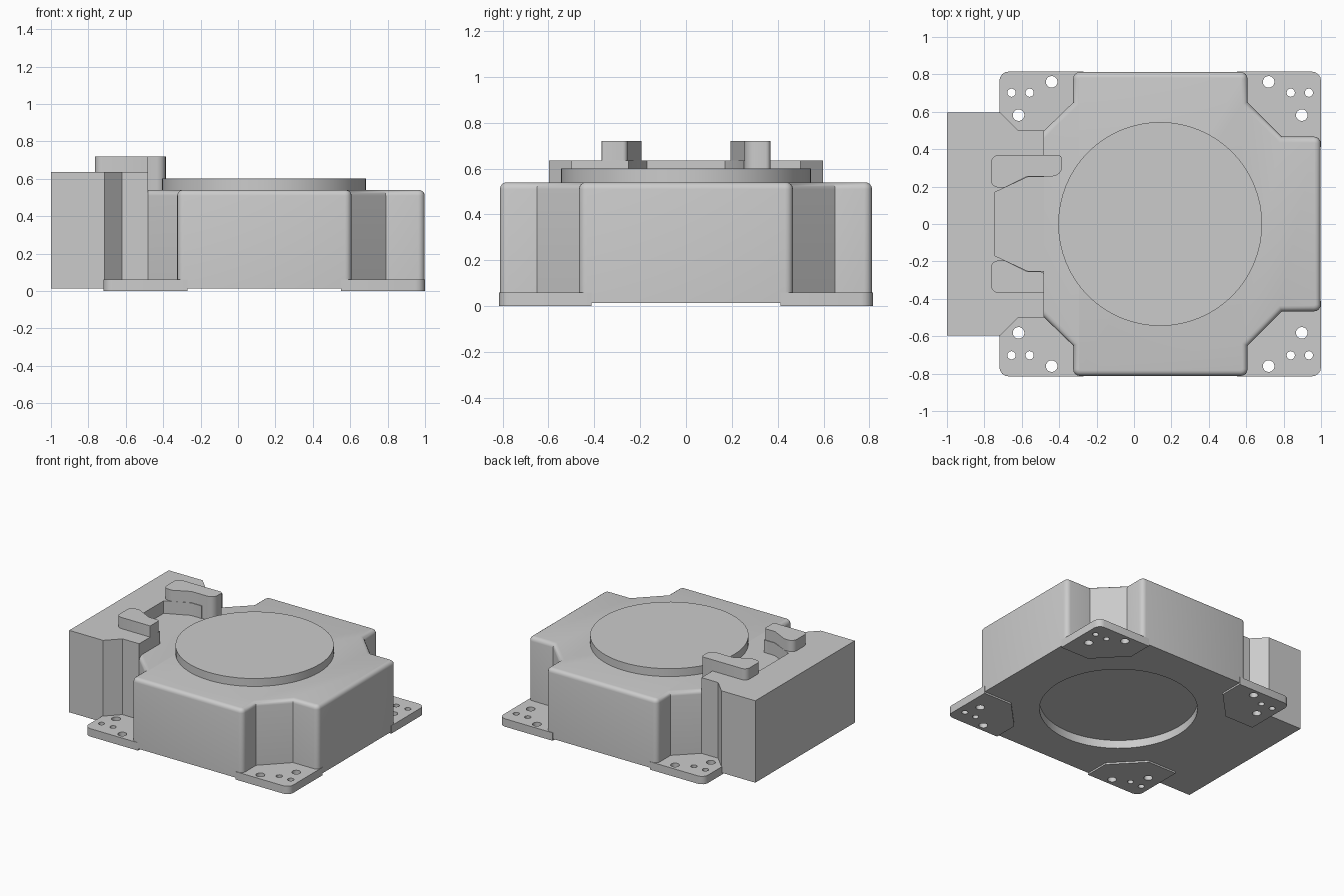
import bpy, bmesh
from math import cos, sin, pi, radians
from mathutils import Vector

if "Cube" in bpy.data.objects:
    bpy.data.objects.remove(bpy.data.objects["Cube"])

CX = 0.14      # symmetry axis of housing, disc and feet
Z0 = 0.013     # underside of the housing
TOP = 0.54     # top of the housing


def rounded(points, seg=4):
    """Outline from (x, y[, radius]) points, rounding corners that have a radius."""
    out = []
    n = len(points)
    for i, p in enumerate(points):
        c = Vector(p[:2])
        if len(p) == 2:
            out.append(c)
            continue
        a = (Vector(points[i - 1][:2]) - c).normalized()
        b = (Vector(points[(i + 1) % n][:2]) - c).normalized()
        half = a.angle(b) / 2
        d = p[2] * cos(half) / sin(half)
        centre = c + (a + b).normalized() * (p[2] / sin(half))
        s, e = c + a * d - centre, c + b * d - centre
        sweep = s.angle_signed(e)
        for k in range(seg + 1):
            t = -sweep * k / seg
            out.append(centre + Vector((s.x * cos(t) - s.y * sin(t),
                                        s.x * sin(t) + s.y * cos(t))))
    return out


def circle(x, y, r, n):
    return [(x + r * cos(2 * pi * k / n), y + r * sin(2 * pi * k / n)) for k in range(n)]


def prism(name, outline, z0, z1, bevel=0.0, keep=None):
    """Extrude an outline; optionally round the top rim except where keep(edge)."""
    bm = bmesh.new()
    face = bm.faces.new([bm.verts.new((p[0], p[1], z0)) for p in outline])
    ext = bmesh.ops.extrude_face_region(bm, geom=[face], use_keep_orig=True)
    bmesh.ops.translate(bm, vec=(0, 0, z1 - z0),
                        verts=[g for g in ext["geom"] if isinstance(g, bmesh.types.BMVert)])
    bmesh.ops.recalc_face_normals(bm, faces=bm.faces)
    if bevel:
        rim = [e for e in bm.edges
               if all(abs(v.co.z - z1) < 1e-5 for v in e.verts) and not (keep and keep(e))]
        bmesh.ops.bevel(bm, geom=rim, offset=bevel, segments=4, profile=0.5, affect='EDGES')
    mesh = bpy.data.meshes.new(name)
    bm.to_mesh(mesh)
    bm.free()
    obj = bpy.data.objects.new(name, mesh)
    bpy.context.collection.objects.link(obj)
    return obj


def activate(obj):
    bpy.ops.object.select_all(action='DESELECT')
    obj.select_set(True)
    bpy.context.view_layer.objects.active = obj


def cut(obj, outline, z0, z1):
    """Subtract an extruded outline."""
    tool = prism("cutter", outline, z0, z1)
    mod = obj.modifiers.new("cut", 'BOOLEAN')
    mod.operation, mod.solver, mod.object = 'DIFFERENCE', 'EXACT', tool
    activate(obj)
    bpy.ops.object.modifier_apply(modifier=mod.name)
    bpy.data.objects.remove(tool)


def symmetric(half):
    """Complete an outline by reflecting its upper half in y."""
    return half + [(p[0], -p[1], *p[2:]) for p in reversed(half)]


parts = []

# Housing: block with notched corners, rounded rim and a round recess below
half = [(0.998, 0.467, 0.035), (0.79, 0.467), (0.607, 0.65), (0.607, 0.812, 0.035),
        (-0.325, 0.812, 0.035), (-0.325, 0.65), (-0.48, 0.5)]
housing = prism("housing", rounded(symmetric(half)), Z0, TOP, 0.03,
                lambda e: all(v.co.x < -0.479 for v in e.verts))
cut(housing, circle(CX, 0, 0.545, 64), -0.1, 0.075)
parts.append(housing)

# Raised disc on top
parts.append(prism("top_disc", circle(CX, 0, 0.545, 64), TOP - 0.02, 0.60))

# Connector block with a pocket open towards the housing
half = [(-0.48, 0.5), (-0.62, 0.5), (-0.715, 0.597), (-1.0, 0.597)]
block = prism("connector_block", symmetric(half), Z0, 0.635)
cut(block, symmetric([(-0.4, 0.25), (-0.57, 0.25), (-0.743, 0.17)]), TOP, 0.8)
parts.append(block)

# Clips beside the pocket: the back one has a longer tail
for name, s, end in (("back_clip", 1, -0.385), ("front_clip", -1, -0.48)):
    tail = 0.05 if s > 0 else 0.02
    pts = [(-0.765, 0.195, 0.04), (-0.69, 0.195), (-0.57, 0.255),
           (end, 0.255, tail), (end, 0.368, 0.02 if s > 0 else 0.002),
           (-0.765, 0.368, 0.04)]
    parts.append(prism(name, [(x, s * y) for x, y in rounded(pts)], TOP - 0.01, 0.72))

# Four mounting feet with screw holes
foot = rounded([(0.55, 0.815), (0.55, 0.63), (0.76, 0.412), (1.0, 0.412), (1.0, 0.815, 0.05)])
holes = [(0.72, 0.76, 0.031), (0.897, 0.582, 0.031), (0.838, 0.702, 0.022), (0.935, 0.702, 0.022)]
for xname, sx in (("right", 1), ("left", -1)):
    for yname, sy in (("back", 1), ("front", -1)):
        def place(x, y):
            return (CX + sx * (x - CX), sy * y)
        f = prism(f"{yname}_{xname}_foot", [place(x, y) for x, y in foot], 0, 0.06)
        for x, y, r in holes:
            cut(f, circle(*place(x, y), r, 20), -0.1, 0.2)
        parts.append(f)

for obj in parts:
    activate(obj)
    bpy.ops.object.shade_smooth_by_angle(angle=radians(32))
